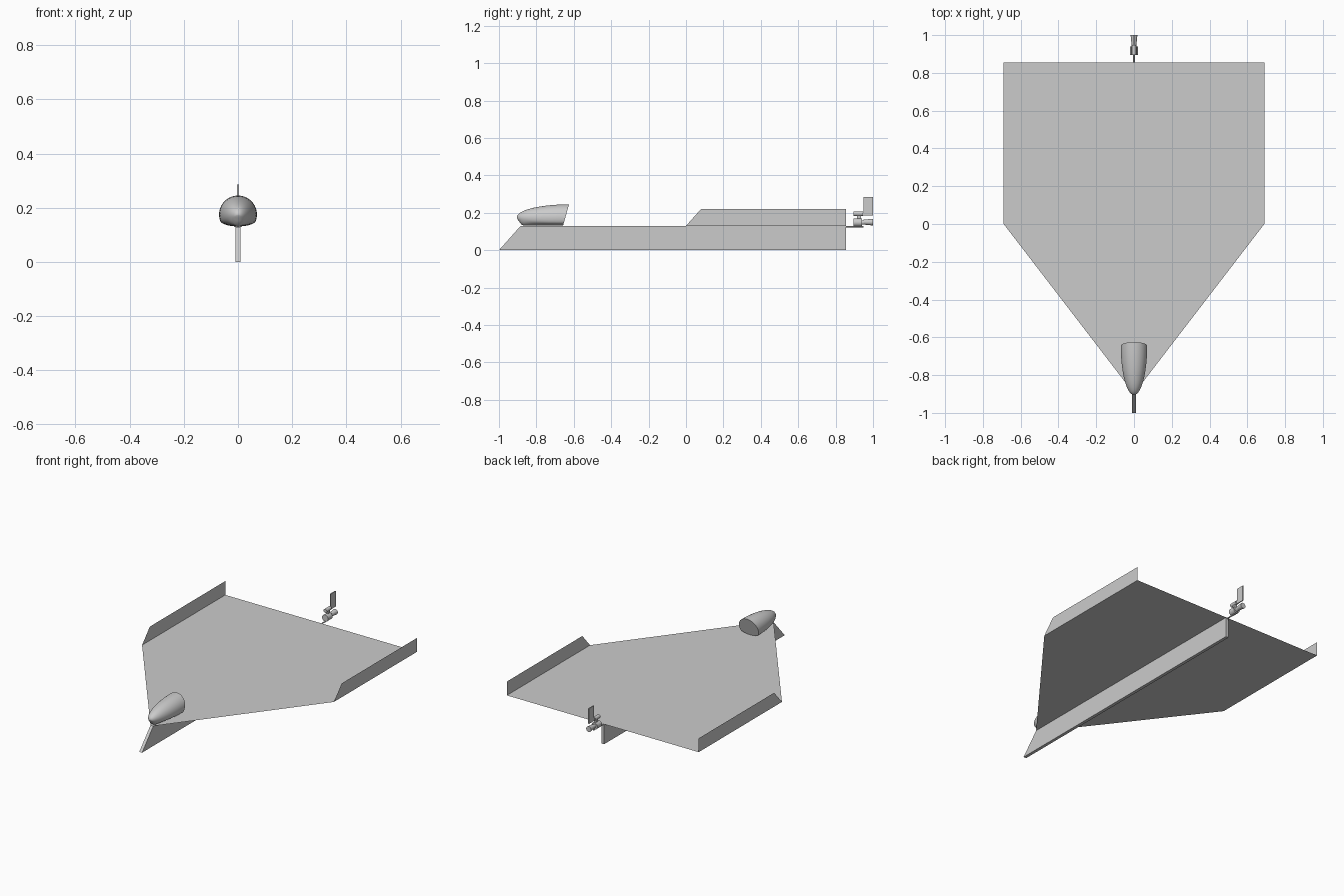
import bpy, bmesh, math
from mathutils import Matrix

cube = bpy.data.objects.get("Cube")
if cube:
    bpy.data.objects.remove(cube, do_unlink=True)

grey = bpy.data.materials.new("light grey")
grey.use_nodes = True
grey.diffuse_color = (0.6, 0.6, 0.6, 1)
grey.node_tree.nodes["Principled BSDF"].inputs["Base Color"].default_value = (0.6, 0.6, 0.6, 1)


def finish(name, bm, smooth=False):
    if smooth or len(bm.faces) > 1:
        bmesh.ops.recalc_face_normals(bm, faces=bm.faces)
    mesh = bpy.data.meshes.new(name)
    bm.to_mesh(mesh)
    bm.free()
    mesh.materials.append(grey)
    obj = bpy.data.objects.new(name, mesh)
    bpy.context.collection.objects.link(obj)
    if smooth:
        bpy.ops.object.select_all(action='DESELECT')
        obj.select_set(True)
        bpy.context.view_layer.objects.active = obj
        bpy.ops.object.shade_smooth_by_angle(angle=math.radians(35))
    return obj


def side_plate(name, profile, x=0.0, width=0.0):
    """Plate in the y-z plane; a bare sheet when width is zero."""
    bm = bmesh.new()
    face = bm.faces.new([bm.verts.new((x - width / 2, y, z)) for y, z in profile])
    if width:
        moved = bmesh.ops.extrude_face_region(bm, geom=[face])["geom"]
        verts = [v for v in moved if isinstance(v, bmesh.types.BMVert)]
        bmesh.ops.translate(bm, verts=verts, vec=(width, 0, 0))
    return finish(name, bm)


def rod(name, y0, y1, z, r0, r1):
    """Round part lying along y."""
    bm = bmesh.new()
    bmesh.ops.create_cone(bm, cap_ends=True, segments=20, radius1=r1, radius2=r0, depth=y1 - y0,
                          matrix=Matrix.Translation((0, (y0 + y1) / 2, z)) @ Matrix.Rotation(math.pi / 2, 4, 'X'))
    return finish(name, bm, True)


# Wing sheet
DECK, STERN, HALF = 0.13, 0.855, 0.69
bm = bmesh.new()
outline = [(0.01, -0.885), (HALF, 0), (HALF, STERN)]
outline += [(-x, y) for x, y in reversed(outline)]
bm.faces.new([bm.verts.new((x, y, DECK)) for x, y in outline])
finish("wing", bm)

# Keel and tip fins
side_plate("keel", [(-1, 0), (-0.885, DECK - 0.001), (STERN, DECK - 0.001), (STERN, 0)], width=0.02)
for side, x in (("left", HALF), ("right", -HALF)):
    side_plate(side + "_fin", [(0, DECK), (0.08, 0.22), (STERN, 0.22), (STERN, DECK)], x)

# Nose pod: domed top, flatter belly, slanted blunt back
bm = bmesh.new()
AXIS, COUNT, STEPS = 0.175, 40, 14
rings = []
for i in range(1, STEPS + 1):
    u = -math.cos(math.pi / 2 * i / STEPS)
    radius = 0.07 * math.sqrt(1 - u * u)
    y = -0.645 + 0.26 * u
    depth = min(0.044, 0.4 * radius + y + 0.905)
    ring = []
    for k in range(COUNT):
        a = 2 * math.pi * k / COUNT
        t = math.sin(a)
        dz = radius * t
        if t < -0.4:
            s = (-t - 0.4) / 0.6
            dz = -0.4 * radius * (1 - s) - depth * s
        ring.append(bm.verts.new((radius * math.cos(a), y + dz * 0.28 * (1 + u), AXIS + dz)))
    rings.append(ring)
tip = bm.verts.new((0, -0.905, AXIS))
for k in range(COUNT):
    n = (k + 1) % COUNT
    bm.faces.new((tip, rings[0][k], rings[0][n]))
    for a, b in zip(rings, rings[1:]):
        bm.faces.new((a[k], b[k], b[n], a[n]))
bm.faces.new(rings[-1])
finish("nose_pod", bm, True)

# Stern motor on its rod, with upright blade
rod("mount_rod", 0.85, 0.95, 0.126, 0.004, 0.004)
rod("motor_front", 0.895, 0.94, 0.148, 0.022, 0.022)
rod("motor_neck", 0.93, 0.96, 0.148, 0.012, 0.012)
rod("motor_bell", 0.95, 1.0, 0.15, 0.013, 0.018)
rod("upper_spindle", 0.895, 0.945, 0.195, 0.012, 0.012)
side_plate("bracket", [(0.915, 0.126), (0.935, 0.126), (0.935, 0.2), (0.915, 0.2)], width=0.012)
side_plate("blade", [(0.93, 0.185), (1.0, 0.185), (1.0, 0.285), (0.948, 0.285), (0.948, 0.205), (0.93, 0.205)],
           width=0.006)
